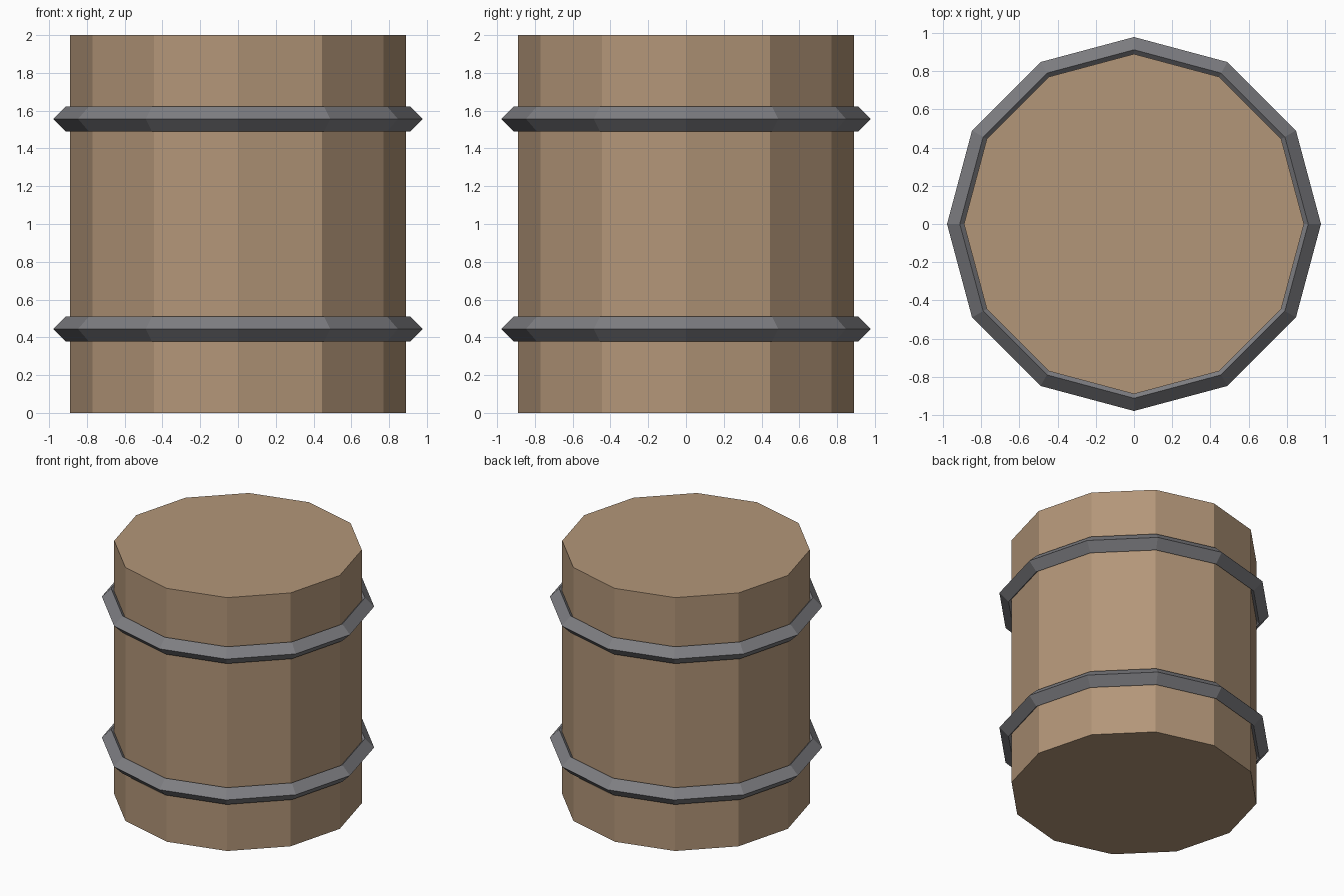
import bpy
import math

if "Cube" in bpy.data.objects:
    bpy.data.objects.remove(bpy.data.objects["Cube"])


def material(name, rgb):
    m = bpy.data.materials.new(name)
    m.diffuse_color = (*rgb, 1.0)
    m.use_nodes = True
    m.node_tree.nodes["Principled BSDF"].inputs["Base Color"].default_value = m.diffuse_color
    return m


wood = material("wood brown", (0.45, 0.305, 0.19))
metal = material("dark grey metal", (0.21, 0.21, 0.225))

SIDES = 12

# Barrel body: straight twelve-sided drum
bpy.ops.mesh.primitive_cylinder_add(vertices=SIDES, radius=0.889, depth=2.0,
                                    location=(0, 0, 1))
body = bpy.context.object
body.name = "barrel_body"
body.data.materials.append(wood)

# Hoops: rings with a diamond cross-section
for name, z in (("lower_hoop", 0.444), ("upper_hoop", 1.556)):
    bpy.ops.mesh.primitive_torus_add(major_segments=SIDES, minor_segments=4,
                                     major_radius=0.911, minor_radius=0.0667,
                                     location=(0, 0, z))
    hoop = bpy.context.object
    hoop.name = name
    hoop.data.materials.append(metal)
    hoop.data.shade_flat()
